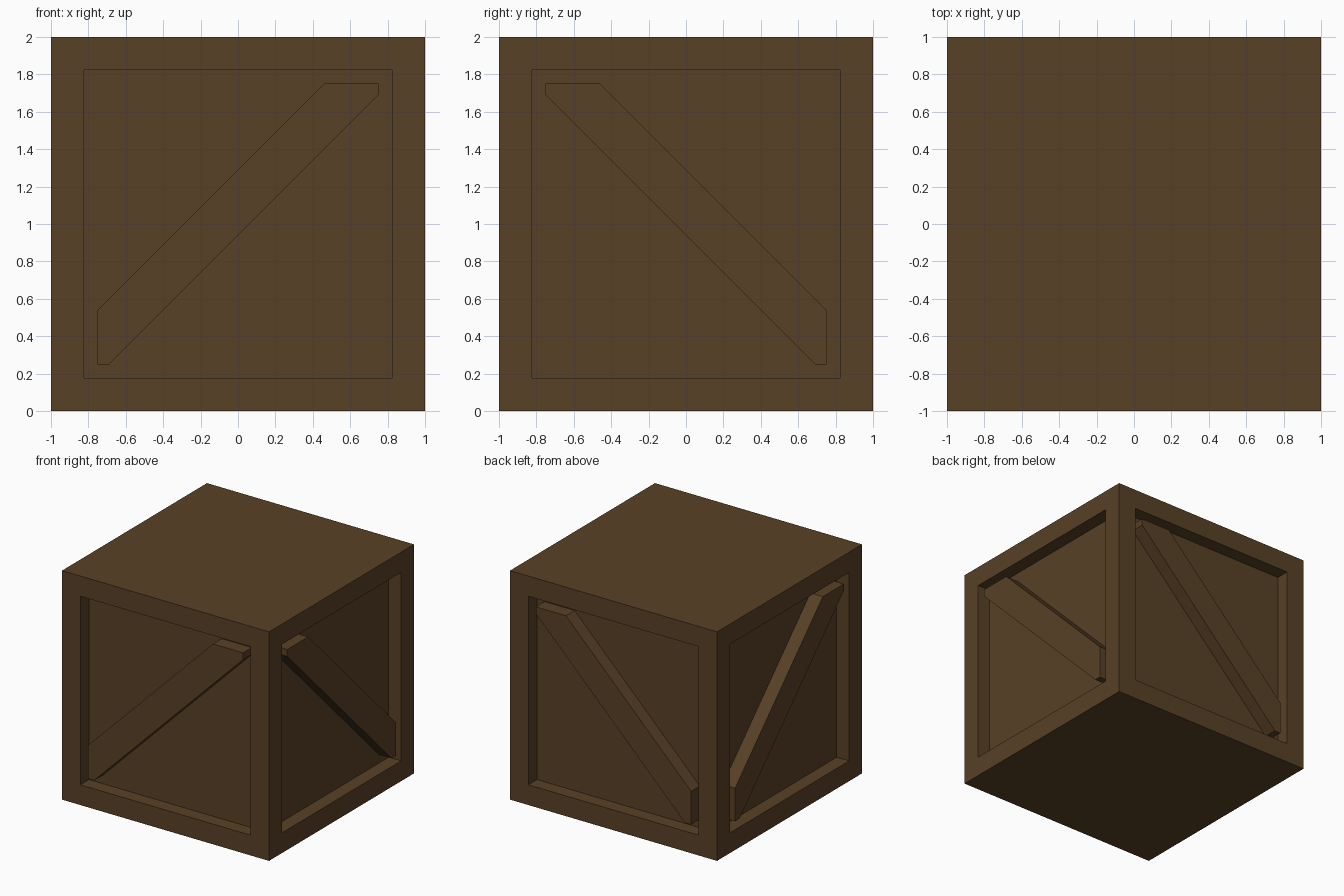
import bpy
import bmesh

if "Cube" in bpy.data.objects:
    bpy.data.objects.remove(bpy.data.objects["Cube"], do_unlink=True)

HALF = 1.0      # half the crate's width
RIM = 0.25      # width of the frame boards
DEPTH = 0.12    # how far the panels are set back

wood = bpy.data.materials.new("dark_brown_wood")
wood.use_nodes = True
COLOUR = (0.0976, 0.0529, 0.0194, 1)
wood.diffuse_color = COLOUR
wood.node_tree.nodes["Principled BSDF"].inputs["Base Color"].default_value = COLOUR


def finish(name, bm):
    bmesh.ops.recalc_face_normals(bm, faces=bm.faces)
    mesh = bpy.data.meshes.new(name)
    bm.to_mesh(mesh)
    bm.free()
    mesh.materials.append(wood)
    obj = bpy.data.objects.new(name, mesh)
    bpy.context.scene.collection.objects.link(obj)
    return obj


# Crate body: a cube with a recessed panel on each of its four sides
bm = bmesh.new()
bmesh.ops.create_cube(bm, size=2 * HALF)
bmesh.ops.translate(bm, verts=bm.verts, vec=(0, 0, HALF))
bm.normal_update()
sides = [f for f in bm.faces if abs(f.normal.z) < 0.5]
bmesh.ops.inset_individual(bm, faces=sides, thickness=RIM, depth=0)
bmesh.ops.inset_individual(bm, faces=sides, thickness=0, depth=-DEPTH)
finish("crate_body", bm)

# Diagonal brace outline (across, up), cut to fit the panel opening
OUTLINE = [(-0.75, 0.54), (-0.75, 0.25), (-0.69, 0.25),
           (0.75, 1.69), (0.75, 1.75), (0.46, 1.75)]


def brace(name, place):
    """Extrude the outline from the panel out to the frame's surface."""
    bm = bmesh.new()
    inner, outer = [[bm.verts.new((*place(u, d), z)) for u, z in OUTLINE]
                    for d in (HALF - DEPTH, HALF)]
    bm.faces.new(inner)
    bm.faces.new(outer)
    for i in range(len(OUTLINE)):
        j = (i + 1) % len(OUTLINE)
        bm.faces.new((inner[i], inner[j], outer[j], outer[i]))
    finish(name, bm)


# One brace per side; opposite sides mirror each other
brace("front_brace", lambda u, d: (u, -d))
brace("back_brace", lambda u, d: (u, d))
brace("left_brace", lambda u, d: (d, -u))
brace("right_brace", lambda u, d: (-d, -u))
